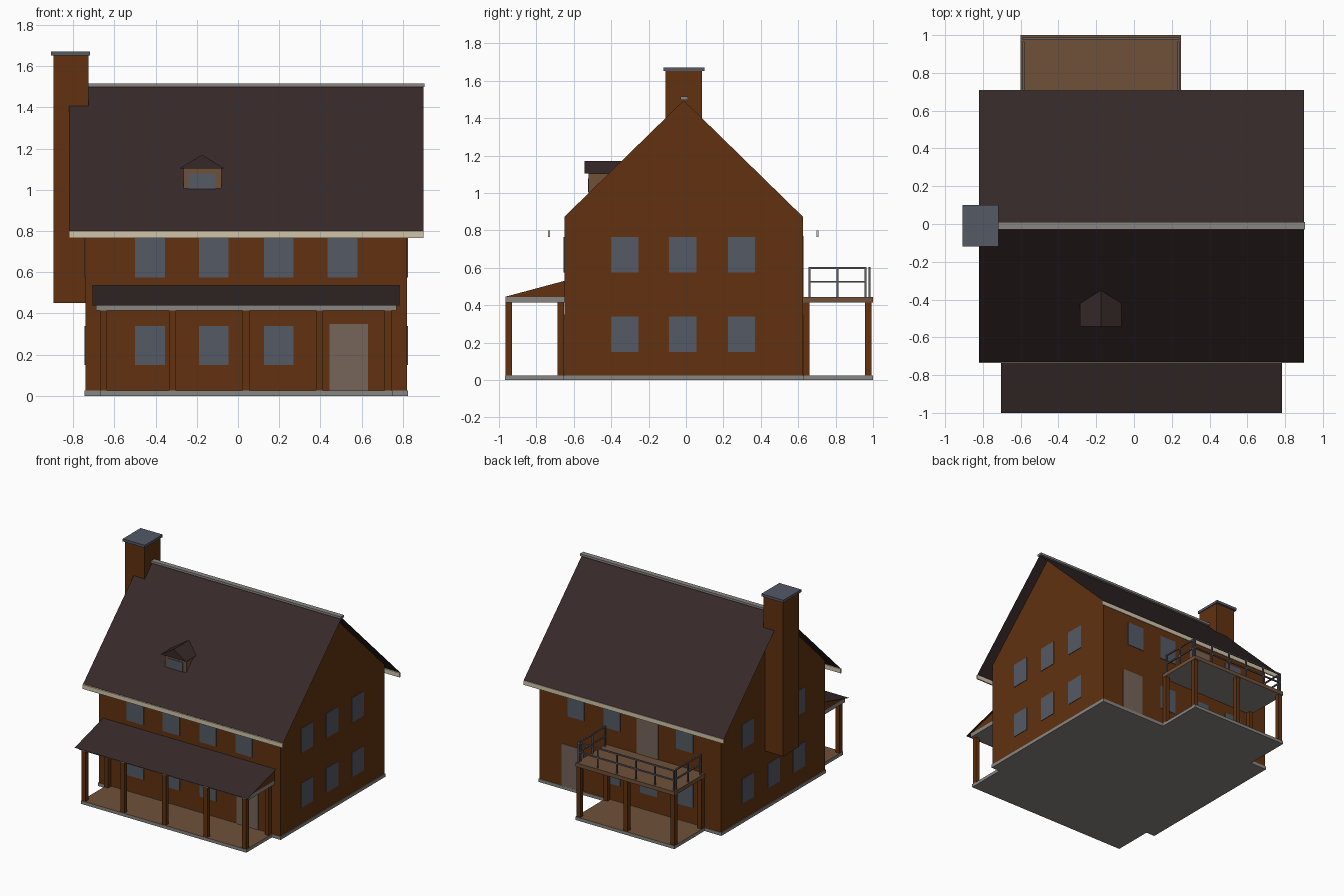
import bpy

cube = bpy.data.objects.get("Cube")
if cube:
    bpy.data.objects.remove(cube, do_unlink=True)


def material(name, r, g, b):
    m = bpy.data.materials.new(name)
    m.use_nodes = True
    m.diffuse_color = (r, g, b, 1)
    bsdf = next(n for n in m.node_tree.nodes if n.type == 'BSDF_PRINCIPLED')
    bsdf.inputs["Base Color"].default_value = (r, g, b, 1)
    bsdf.inputs["Roughness"].default_value = 0.9
    return m


brick = material("brick brown", 0.12, 0.031, 0.005)
shingle = material("dark shingle", 0.037, 0.022, 0.022)
slate = material("slate glass", 0.088, 0.1, 0.13)
door_tan = material("door taupe", 0.18, 0.13, 0.1)
wood = material("deck wood", 0.16, 0.083, 0.042)
concrete = material("concrete", 0.25, 0.24, 0.22)
cream = material("cream trim", 0.64, 0.56, 0.4)
rail_grey = material("rail grey", 0.12, 0.11, 0.135)


def mesh(name, verts, faces, *mats):
    me = bpy.data.meshes.new(name)
    me.from_pydata(verts, [], faces)
    ob = bpy.data.objects.new(name, me)
    bpy.context.scene.collection.objects.link(ob)
    for m in mats:
        me.materials.append(m)
    return ob


def prism(name, profile, x0, x1, *mats):
    """Extrude a y-z profile along x."""
    n = len(profile)
    verts = [(x, y, z) for x in (x0, x1) for y, z in profile]
    faces = [tuple(reversed(range(n))), tuple(range(n, 2 * n))]
    faces += [(i, (i + 1) % n, (i + 1) % n + n, i + n) for i in range(n)]
    return mesh(name, verts, faces, *mats)


def box(name, xs, ys, zs, *mats):
    (y0, y1), (z0, z1) = ys, zs
    return prism(name, [(y0, z0), (y1, z0), (y1, z1), (y0, z1)], *xs, *mats)


def colour_faces(ob, direction, index):
    for p in ob.data.polygons:
        if p.normal.z * direction > 0.9:
            p.material_index = index


# Main dimensions
LEFT, RIGHT, FRONT, BACK = -0.74, 0.82, -0.65, 0.625
FLOOR, WALL_TOP, RIDGE_Y, RIDGE_Z = 0.025, 0.873, -0.012, 1.495
SLOPE = (RIDGE_Z - WALL_TOP) / (RIDGE_Y - FRONT)

# Foundation and porch floors
box("foundation", (-0.745, 0.825), (-0.655, 0.63), (0, FLOOR), concrete)
for name, xs, ys in (("front_porch_floor", (-0.67, 0.75), (-0.968, -0.655)),
                     ("back_porch_floor", (-0.6, 0.25), (0.63, 1.0))):
    colour_faces(box(name, xs, ys, (0, FLOOR), concrete, wood), 1, 1)

# House body with gable ends
prism("house_walls", [(FRONT, FLOOR), (BACK, FLOOR), (BACK, WALL_TOP),
                      (RIDGE_Y, RIDGE_Z), (FRONT, WALL_TOP)], LEFT, RIGHT, brick)


def roof_z(y):
    return RIDGE_Z + 0.006 - abs(y - RIDGE_Y) * SLOPE


# Main roof sheet, ridge cap and fascias
eaves = (-0.73, 0.707)
verts = [(x, y, roof_z(y)) for y in (eaves[0], RIDGE_Y, eaves[1]) for x in (-0.82, 0.9)]
mesh("main_roof", verts, [(0, 1, 3, 2), (2, 3, 5, 4)], shingle)
box("ridge_cap", (-0.82, 0.905), (-0.03, 0.01), (1.498, 1.515), concrete)
for name, y in (("front_fascia", -0.732), ("back_fascia", 0.704)):
    box(name, (-0.82, 0.9), (y - 0.005, y + 0.005), (0.765, 0.799), cream)

# Chimney
box("chimney", (-0.895, -0.725), (-0.11, 0.085), (0.45, 1.652), brick)
box("chimney_cap", (-0.907, -0.718), (-0.12, 0.1), (1.652, 1.672), slate)

# Dormer
box("dormer_body", (-0.265, -0.08), (-0.52, -0.4), (0.99, 1.105), wood)
box("dormer_window", (-0.24, -0.11), (-0.524, -0.518), (1.005, 1.078), slate)
dx = (-0.285, -0.175, -0.065)
dormer = [(x, y, z) for y in (-0.543, -0.34) for x, z in zip(dx, (1.103, 1.17, 1.103))]
mesh("dormer_roof", dormer, [(0, 2, 1), (3, 4, 5), (0, 1, 4, 3), (1, 2, 5, 4), (0, 3, 5, 2)], shingle)

# Windows and doors as thin plates on the walls
T = 0.004
upper, lower = (0.575, 0.765), (0.15, 0.34)
columns = [(-0.5, -0.355), (-0.19, -0.045), (0.125, 0.27), (0.435, 0.58)]
side_columns = [(-0.4, -0.255), (-0.09, 0.055), (0.225, 0.37)]
on_front, on_back = (FRONT - T, FRONT + T), (BACK - T, BACK + T)
on_left, on_right = (LEFT - T, LEFT + T), (RIGHT - T, RIGHT + T)
for i, xs in enumerate(columns):
    box("front_upper_window", xs, on_front, upper, slate)
    if i != 1:
        box("back_upper_window", xs, on_back, upper, slate)
    if i < 3:
        box("front_lower_window", xs, on_front, lower, slate)
        box("back_lower_window", xs, on_back, lower, slate)
for i, ys in enumerate(side_columns):
    for zs in (upper, lower):
        box("right_side_window", on_right, ys, zs, slate)
        if i != 1 or zs == lower:
            box("left_side_window", on_left, ys, zs, slate)
box("front_door", (0.445, 0.63), on_front, (FLOOR, 0.35), door_tan)
box("back_door", (0.445, 0.63), on_back, (FLOOR, 0.35), door_tan)
box("balcony_door", (-0.2, -0.015), on_back, (0.445, 0.77), door_tan)


def post(name, x, y):
    box(name, (x - 0.017, x + 0.017), (y - 0.017, y + 0.017), (FLOOR, 0.418), brick)


# Front porch: posts, ceiling, end wedge and roof sheet
for x in (-0.652, -0.318, 0.038, 0.395, 0.728):
    post("front_porch_post", x, -0.948)
for x in (-0.652, 0.728):
    post("front_porch_wall_post", x, -0.67)
box("front_porch_beam", (-0.69, 0.77), (-0.966, FRONT), (0.415, 0.445), concrete)
prism("front_porch_wedge", [(-0.966, 0.445), (FRONT, 0.445), (FRONT, 0.53)], -0.69, 0.77, brick)
porch = [(x, y, z) for y, z in ((-1.0, 0.439), (FRONT, 0.536)) for x in (-0.705, 0.783)]
mesh("front_porch_roof", porch, [(0, 1, 3, 2)], shingle)

# Back porch: posts and balcony deck
for x in (-0.58, -0.175, 0.23):
    post("back_porch_post", x, 0.975)
for x in (-0.58, 0.23):
    post("back_porch_wall_post", x, 0.643)
deck = box("balcony_deck", (-0.6, 0.25), (BACK, 1.0), (0.415, 0.445), wood, concrete)
colour_faces(deck, -1, 1)

# Balcony railing
R = 0.005
back_y, top = 0.982, 0.598
for x in (-0.585, 0.235):
    for z in (0.525, top):
        box("side_rail", (x - R, x + R), (0.655, 0.965), (z - R, z + R), rail_grey)
    for y in (0.66, 0.81, 0.96):
        box("side_rail_post", (x - R, x + R), (y - R, y + R), (0.445, top), rail_grey)
for z in (0.525, top):
    box("back_rail", (-0.59, 0.24), (back_y - R, back_y + R), (z - R, z + R), rail_grey)
for i in range(6):
    x = -0.585 + i * 0.164
    box("back_rail_post", (x - R, x + R), (back_y - R, back_y + R), (0.445, top), rail_grey)
